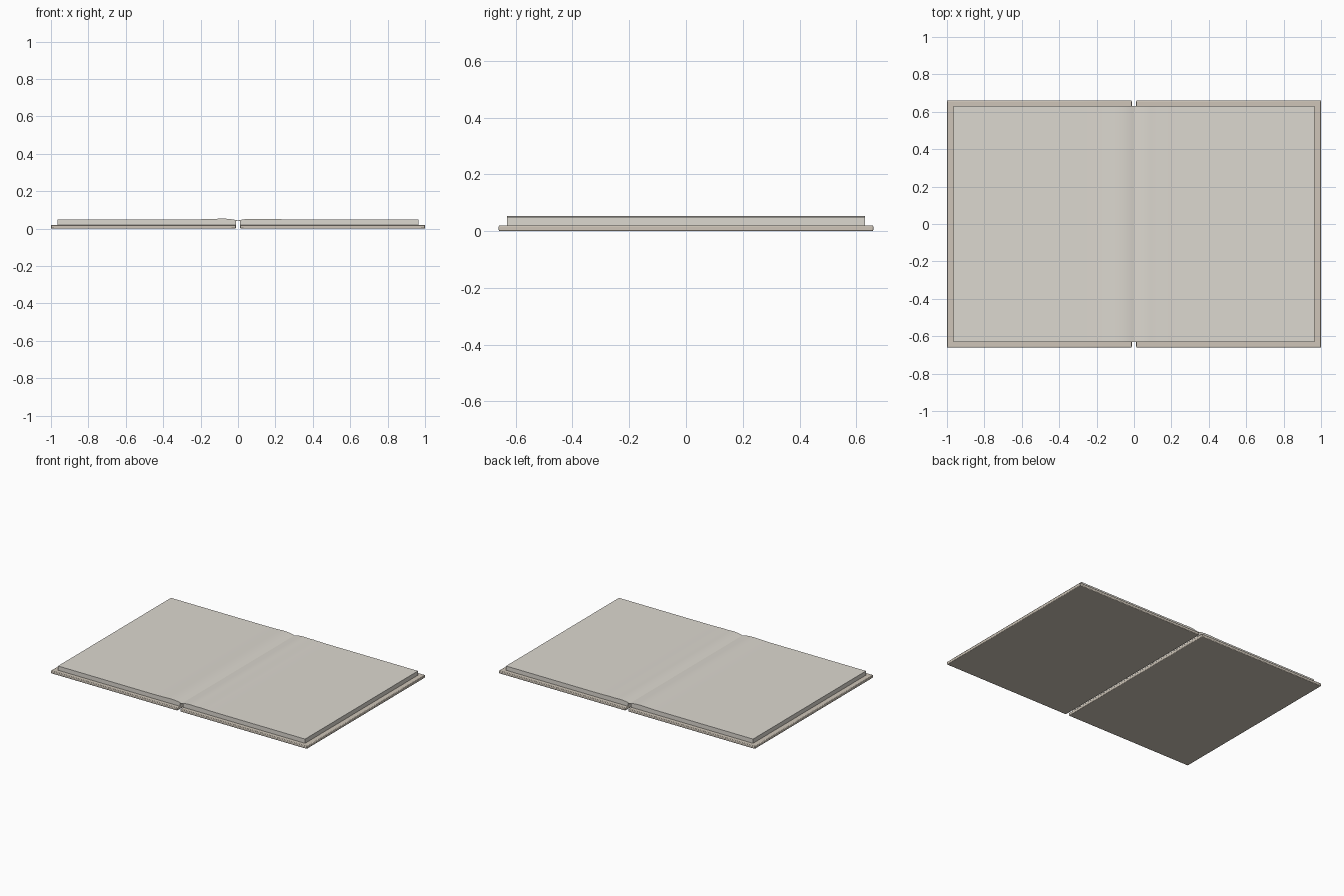
import bpy, bmesh

if "Cube" in bpy.data.objects:
    bpy.data.objects.remove(bpy.data.objects["Cube"])

paper = bpy.data.materials.new("paper")
paper.diffuse_color = (0.72, 0.69, 0.63, 1)
paper.use_nodes = True
paper.node_tree.nodes["Principled BSDF"].inputs["Base Color"].default_value = paper.diffuse_color
board = bpy.data.materials.new("board")
board.diffuse_color = (0.62, 0.56, 0.48, 1)
board.use_nodes = True
board.node_tree.nodes["Principled BSDF"].inputs["Base Color"].default_value = board.diffuse_color


def extrude_profile(name, pts, y, mat):
    """Extrude a closed x/z outline between -y and +y."""
    bm = bmesh.new()
    face = bm.faces.new([bm.verts.new((px, -y, pz)) for px, pz in pts])
    ext = bmesh.ops.extrude_face_region(bm, geom=[face])
    moved = [v for v in ext["geom"] if isinstance(v, bmesh.types.BMVert)]
    bmesh.ops.translate(bm, verts=moved, vec=(0, 2 * y, 0))
    bmesh.ops.recalc_face_normals(bm, faces=bm.faces)
    me = bpy.data.meshes.new(name)
    bm.to_mesh(me)
    bm.free()
    ob = bpy.data.objects.new(name, me)
    me.materials.append(mat)
    bpy.context.collection.objects.link(ob)
    bpy.context.view_layer.objects.active = ob
    ob.select_set(True)
    bpy.ops.object.shade_smooth_by_angle()
    ob.select_set(False)
    return ob


# page surface rising out of the gutter, slightly different on each side
waves = {
    "left": (-1, [(0, .043), (.012, .046), (.03, .050), (.06, .053), (.09, .054),
                  (.12, .0525), (.16, .051), (.22, .050), (.965, .050)]),
    "right": (1, [(0, .043), (.012, .046), (.03, .050), (.06, .053), (.09, .053),
                  (.115, .051), (.15, .0525), (.19, .051), (.26, .050), (.965, .050)]),
}

for side, (s, top) in waves.items():
    # page block, hollow under the gutter
    outline = top + [(.965, .018), (.012, .018), (.012, .041), (0, .041)]
    extrude_profile(side + "_pages", [(s * px, pz) for px, pz in outline], .63, paper)
    # cover board with softened edges
    cover = extrude_profile(side + "_cover",
                            [(s * .012, 0), (s * 1, 0), (s * 1, .02), (s * .012, .02)],
                            .66, board)
    bev = cover.modifiers.new("soft_edges", 'BEVEL')
    bev.width = .004
    bev.segments = 2
